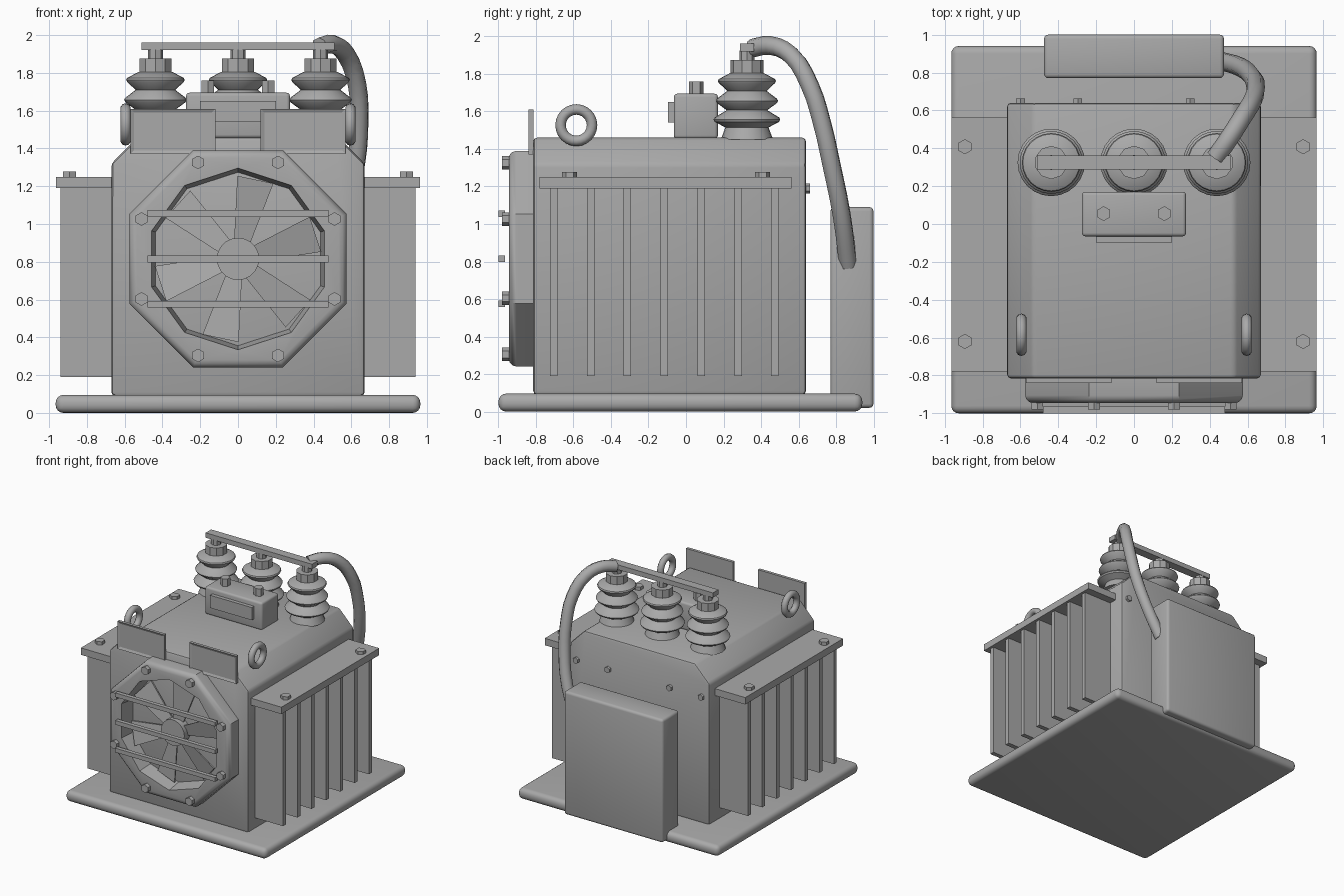
import bpy, bmesh, math
from mathutils import Matrix, Vector

if "Cube" in bpy.data.objects:
    bpy.data.objects.remove(bpy.data.objects["Cube"])

grey = bpy.data.materials.new("machine grey")
grey.diffuse_color = (0.4, 0.4, 0.4, 1)
grey.use_nodes = True
grey.node_tree.nodes["Principled BSDF"].inputs["Base Color"].default_value = grey.diffuse_color
AXIS = {'z': Matrix.Identity(4), 'x': Matrix.Rotation(math.pi / 2, 4, 'Y'),
        'front': Matrix.Rotation(math.pi / 2, 4, 'X'), 'back': Matrix.Rotation(-math.pi / 2, 4, 'X')}


def finish(bm, name, smooth=35):
    bmesh.ops.recalc_face_normals(bm, faces=bm.faces)
    me = bpy.data.meshes.new(name)
    bm.to_mesh(me)
    bm.free()
    me.materials.append(grey)
    ob = bpy.data.objects.new(name, me)
    bpy.context.collection.objects.link(ob)
    if smooth:
        for p in me.polygons:
            p.use_smooth = True
        me.set_sharp_from_angle(angle=math.radians(smooth))
    return ob


def round_edges(bm, edges, r, seg=3):
    bmesh.ops.bevel(bm, geom=list(edges), offset=r, segments=seg, profile=0.5,
                    affect='EDGES', clamp_overlap=True)


def box(name, lo, hi, r=0, seg=3):
    bm = bmesh.new()
    lo, hi = Vector(lo), Vector(hi)
    bmesh.ops.create_cube(bm, size=1, matrix=Matrix.Translation((lo + hi) / 2)
                          @ Matrix.Diagonal((*(hi - lo), 1)))
    if r:
        round_edges(bm, bm.edges, r, seg)
    return finish(bm, name, 35 if r else 0)


def cylinder(name, base, r, h, sides, axis='z', r2=None, turn=0):
    bm = bmesh.new()
    bmesh.ops.create_cone(bm, cap_ends=True, segments=sides, radius1=r,
                          radius2=r if r2 is None else r2, depth=h,
                          matrix=Matrix.Translation(base) @ AXIS[axis]
                          @ Matrix.Translation((0, 0, h / 2)) @ Matrix.Rotation(turn, 4, 'Z'))
    return finish(bm, name, 35 if sides > 12 else 0)


def lathe(name, profile, x, y, sides=24):
    bm = bmesh.new()
    rings = [[bm.verts.new((x + r * math.cos(2 * math.pi * i / sides),
                            y + r * math.sin(2 * math.pi * i / sides), z)) for i in range(sides)]
             for r, z in profile]
    for a, b in zip(rings, rings[1:]):
        for i in range(sides):
            j = (i + 1) % sides
            bm.faces.new((a[i], a[j], b[j], b[i]))
    bm.faces.new(rings[0])
    bm.faces.new(rings[-1])
    return finish(bm, name)


# Base slab, tank with chamfered roof, rear cabinet
box("base", (-0.965, -1, 0), (0.965, 0.94, 0.095), 0.04, 4)
bm = bmesh.new()
section = [(-0.67, 0.09), (0.67, 0.09), (0.67, 1.32), (0.53, 1.46), (-0.53, 1.46), (-0.67, 1.32)]
face = bm.faces.new([bm.verts.new((x, -0.815, z)) for x, z in section])
ext = bmesh.ops.extrude_face_region(bm, geom=[face])
bmesh.ops.translate(bm, verts=[v for v in ext['geom'] if isinstance(v, bmesh.types.BMVert)],
                    vec=(0, 1.455, 0))
bmesh.ops.recalc_face_normals(bm, faces=bm.faces)
round_edges(bm, bm.edges, 0.02, 2)
finish(bm, "tank")
box("rear_cabinet", (-0.475, 0.77, 0.02), (0.475, 1, 1.09), 0.022)
for x in (-0.6, -0.297, 0.297, 0.6):
    cylinder("rear_bolt", (x, 0.635, 1.19), 0.027, 0.027, 6, 'back')

# Side radiators, nameplates and lifting eyes
for s in (-1, 1):
    def span(a, b):
        return min(s * a, s * b), max(s * a, s * b)
    x0, x1 = span(0.65, 0.94)
    for i in range(7):
        y = -0.705 + i * 0.1965
        box("radiator_fin", (x0, y - 0.02, 0.19), (x1, y + 0.02, 1.2))
    x0, x1 = span(0.64, 0.963)
    box("radiator_cap", (x0, -0.78, 1.19), (x1, 0.562, 1.25))
    for y in (-0.62, 0.408):
        cylinder("radiator_bolt", (s * 0.893, y, 1.25), 0.04, 0.027, 6)

    # nameplate with recessed panel
    bm = bmesh.new()
    x0, x1 = span(0.12, 0.57)
    bmesh.ops.create_cube(bm, size=1, matrix=Matrix.Translation(((x0 + x1) / 2, -0.827, 1.49))
                          @ Matrix.Diagonal((0.45, 0.026, 0.24, 1)))
    bm.faces.ensure_lookup_table()
    front = min(bm.faces, key=lambda f: f.calc_center_median().y)
    bmesh.ops.inset_region(bm, faces=[front], thickness=0.028)
    bmesh.ops.translate(bm, verts=front.verts, vec=(0, 0.009, 0))
    finish(bm, "nameplate", 0)

    # torus ring facing sideways
    bm = bmesh.new()
    N, M = 24, 10
    ring = []
    for i in range(N):
        a = 2 * math.pi * i / N
        ring.append([])
        for j in range(M):
            b = 2 * math.pi * j / M
            r = 0.084 + 0.028 * math.cos(b)
            ring[-1].append(bm.verts.new((s * 0.595 + 0.028 * math.sin(b),
                                          -0.585 + r * math.cos(a), 1.527 + r * math.sin(a))))
    for i in range(N):
        for j in range(M):
            p, q, k = ring[i], ring[(i + 1) % N], (j + 1) % M
            bm.faces.new((p[j], q[j], q[k], p[k]))
    finish(bm, "lifting_eye", 60)

# Fan housing: octagon with ten-sided opening
bm = bmesh.new()
CZ = 0.815
bmesh.ops.create_cone(bm, cap_ends=True, segments=8, radius1=0.622, radius2=0.622, depth=0.135,
                      matrix=Matrix.Translation((0, -0.8775, CZ)) @ AXIS['front']
                      @ Matrix.Rotation(math.pi / 8, 4, 'Z'))
round_edges(bm, [e for e in bm.edges if all(v.co.y < -0.9 for v in e.verts)], 0.04, 3)
housing = finish(bm, "fan_housing")
cutter = cylinder("opening_cutter", (0, -0.79, CZ), 0.455, 0.18, 10, 'front', r2=0.485)
cutter.hide_render = True
cutter.hide_set(True)
cut = housing.modifiers.new("opening", 'BOOLEAN')
cut.object = cutter
cut.solver = 'EXACT'

# Fan hub and pitched blades
cylinder("fan_hub", (0, -0.81, CZ), 0.112, 0.085, 20, 'front')
bm = bmesh.new()
for k in range(6):
    turn = Matrix.Translation((0, 0, CZ)) @ Matrix.Rotation(math.radians(12 + 60 * k), 4, 'Y')
    quad = [(-0.04, 0.09), (0.045, 0.09), (0.1, 0.43), (-0.095, 0.43)]
    layers = [[bm.verts.new(turn @ Vector((x, -0.85 + 0.22 * x + dy, z))) for x, z in quad]
              for dy in (-0.006, 0.006)]
    bm.faces.new(layers[0])
    bm.faces.new(layers[1][::-1])
    for i in range(4):
        j = (i + 1) % 4
        bm.faces.new((layers[0][i], layers[1][i], layers[1][j], layers[0][j]))
finish(bm, "fan_blades", 0)

# Guard bars and housing bolts
for dz in (-0.24, 0, 0.24):
    box("guard_bar", (-0.48, -1, CZ + dz - 0.018), (0.48, -0.965, CZ + dz + 0.018))
for k in range(8):
    a = math.radians(22.5 + 45 * k)
    p = (0.553 * math.cos(a), -0.94, CZ + 0.553 * math.sin(a))
    cylinder("housing_bolt", p, 0.036, 0.04, 6, 'front')

# Control box on the roof
box("control_box", (-0.275, -0.065, 1.455), (0.275, 0.17, 1.695), 0.018)
box("control_panel", (-0.2, -0.097, 1.54), (0.2, -0.06, 1.65))
for x in (-0.16, 0.16):
    cylinder("control_bolt", (x, 0.055, 1.69), 0.039, 0.07, 6)

# Ribbed insulators joined by a bus bar
Y = 0.325
ribs = [(0.14, 1.45), (0.115, 1.515), (0.172, 1.545), (0.178, 1.557), (0.172, 1.568), (0.108, 1.607),
        (0.16, 1.645), (0.166, 1.657), (0.16, 1.668), (0.105, 1.71), (0.15, 1.752), (0.155, 1.763),
        (0.15, 1.773), (0.09, 1.805)]
for x in (-0.437, 0, 0.437):
    lathe("insulator", ribs, x, Y)
    cylinder("insulator_cap", (x, Y, 1.79), 0.088, 0.085, 10)
    cylinder("terminal", (x, Y, 1.87), 0.04, 0.055, 8)
box("bus_bar", (-0.512, Y - 0.038, 1.92), (0.51, Y + 0.038, 1.962))

# Power cable from the bus bar into the cabinet
path = [(0.43, 0.35, 1.937), (0.5, 0.45, 1.952), (0.57, 0.56, 1.9), (0.63, 0.66, 1.74),
        (0.642, 0.725, 1.54), (0.625, 0.775, 1.32), (0.56, 0.83, 1.05), (0.44, 0.865, 0.78)]
cu = bpy.data.curves.new("power_cable", 'CURVE')
cu.dimensions = '3D'
cu.bevel_depth = 0.05
cu.bevel_resolution = 2
cu.resolution_u = 3
cu.use_fill_caps = True
sp = cu.splines.new('BEZIER')
sp.bezier_points.add(len(path) - 1)
for bp, co in zip(sp.bezier_points, path):
    bp.co = co
    bp.handle_left_type = bp.handle_right_type = 'AUTO'
cu.materials.append(grey)
bpy.context.collection.objects.link(bpy.data.objects.new("power_cable", cu))
